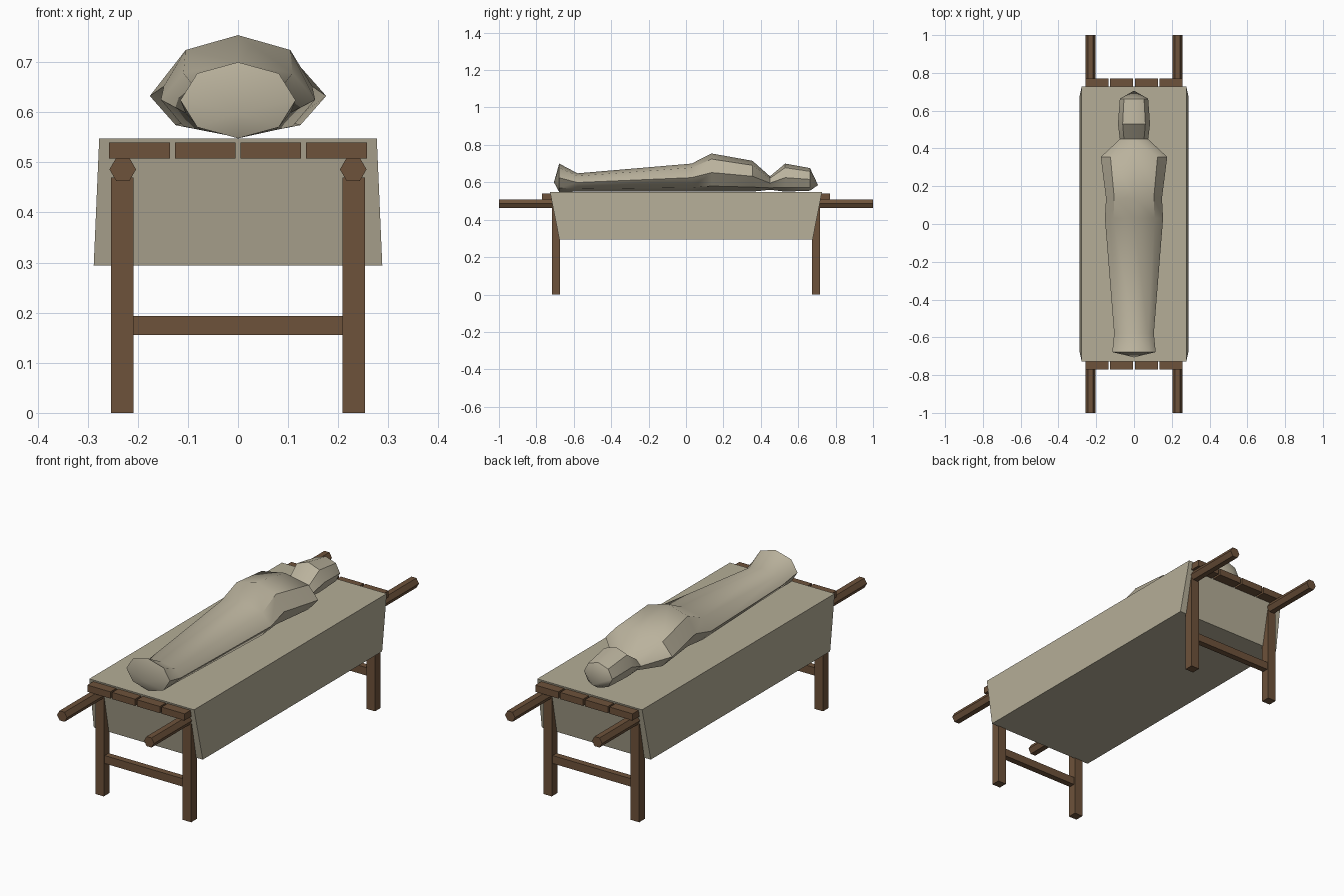
import bpy, bmesh, math
from mathutils import Vector

if "Cube" in bpy.data.objects:
    bpy.data.objects.remove(bpy.data.objects["Cube"])


def material(name, rgb):
    m = bpy.data.materials.new(name)
    m.diffuse_color = (*rgb, 1)
    m.use_nodes = True
    m.node_tree.nodes["Principled BSDF"].inputs["Base Color"].default_value = m.diffuse_color
    return m


WOOD = material("brown wood", (0.155, 0.085, 0.043))
CLOTH = material("linen cloth", (0.46, 0.42, 0.31))
WRAP = material("linen wrapping", (0.49, 0.445, 0.335))


def loft(name, rings, mat, tip_start=None, tip_end=None, smooth=None):
    """Skin equal-length rings; close ends with a face or a fan to a tip."""
    bm = bmesh.new()
    loops = [[bm.verts.new(p) for p in r] for r in rings]
    n = len(loops[0])
    for a, b in zip(loops, loops[1:]):
        for i in range(n):
            j = (i + 1) % n
            bm.faces.new((a[i], a[j], b[j], b[i]))
    for loop, tip in ((loops[0], tip_start), (loops[-1], tip_end)):
        if tip is None:
            bm.faces.new(loop)
        else:
            t = bm.verts.new(tip)
            for i in range(n):
                bm.faces.new((loop[i], loop[(i + 1) % n], t))
    bmesh.ops.recalc_face_normals(bm, faces=bm.faces)
    me = bpy.data.meshes.new(name)
    bm.to_mesh(me)
    bm.free()
    me.materials.append(mat)
    if smooth:
        me.shade_smooth()
        me.set_sharp_from_angle(angle=math.radians(smooth))
    ob = bpy.data.objects.new(name, me)
    bpy.context.collection.objects.link(ob)
    return ob


def rect(hx, hy, z, cx=0, cy=0):
    return [(cx + sx * hx, cy + sy * hy, z)
            for sx, sy in ((-1, -1), (1, -1), (1, 1), (-1, 1))]


def box(name, x, y, z0, z1, hx, hy, mat):
    return loft(name, [rect(hx, hy, z0, x, y), rect(hx, hy, z1, x, y)], mat)


def ring(y, rx, zc, rz, n):
    return [(rx * math.cos(2 * math.pi * i / n), y,
             zc + rz * math.sin(2 * math.pi * i / n)) for i in range(n)]


# Carrying poles: hexagonal bars
for sx, side in ((-1, "left"), (1, "right")):
    pole = loft(f"{side}_pole", [ring(y, 0.0265, 0.486, 0.0265, 6) for y in (-1, 1)], WOOD)
    pole.location.x = sx * 0.23
    # Legs
    for sy, end in ((-1, "front"), (1, "back")):
        box(f"{end}_{side}_leg", sx * 0.231, sy * 0.694, 0, 0.47, 0.0225, 0.0215, WOOD)

# Leg stretchers
for sy, end in ((-1, "front"), (1, "back")):
    box(f"{end}_stretcher", 0, sy * 0.694, 0.155, 0.193, 0.215, 0.015, WOOD)

# Deck planks
for i in range(4):
    box(f"plank_{i + 1}", (i - 1.5) * 0.1308, 0, 0.508, 0.54, 0.0608, 0.77, WOOD)

# Draped cloth
loft("draped_cloth", [rect(0.288, 0.677, 0.294), rect(0.277, 0.727, 0.548)], CLOTH)

# Wrapped figure: (y, half width, bottom z, top z) from feet to crown
SECTIONS = [(-0.678, 0.115, 0.548, 0.70), (-0.58, 0.105, 0.55, 0.648),
            (0.03, 0.154, 0.55, 0.70), (0.137, 0.148, 0.55, 0.754),
            (0.355, 0.176, 0.55, 0.715), (0.449, 0.075, 0.56, 0.632),
            (0.53, 0.085, 0.55, 0.70), (0.663, 0.075, 0.555, 0.676)]
loft("wrapped_figure",
     [ring(y, w, (a + b) / 2, (b - a) / 2, 8) for y, w, a, b in SECTIONS],
     WRAP, (0, -0.706, 0.60), (0, 0.706, 0.585), smooth=40)
